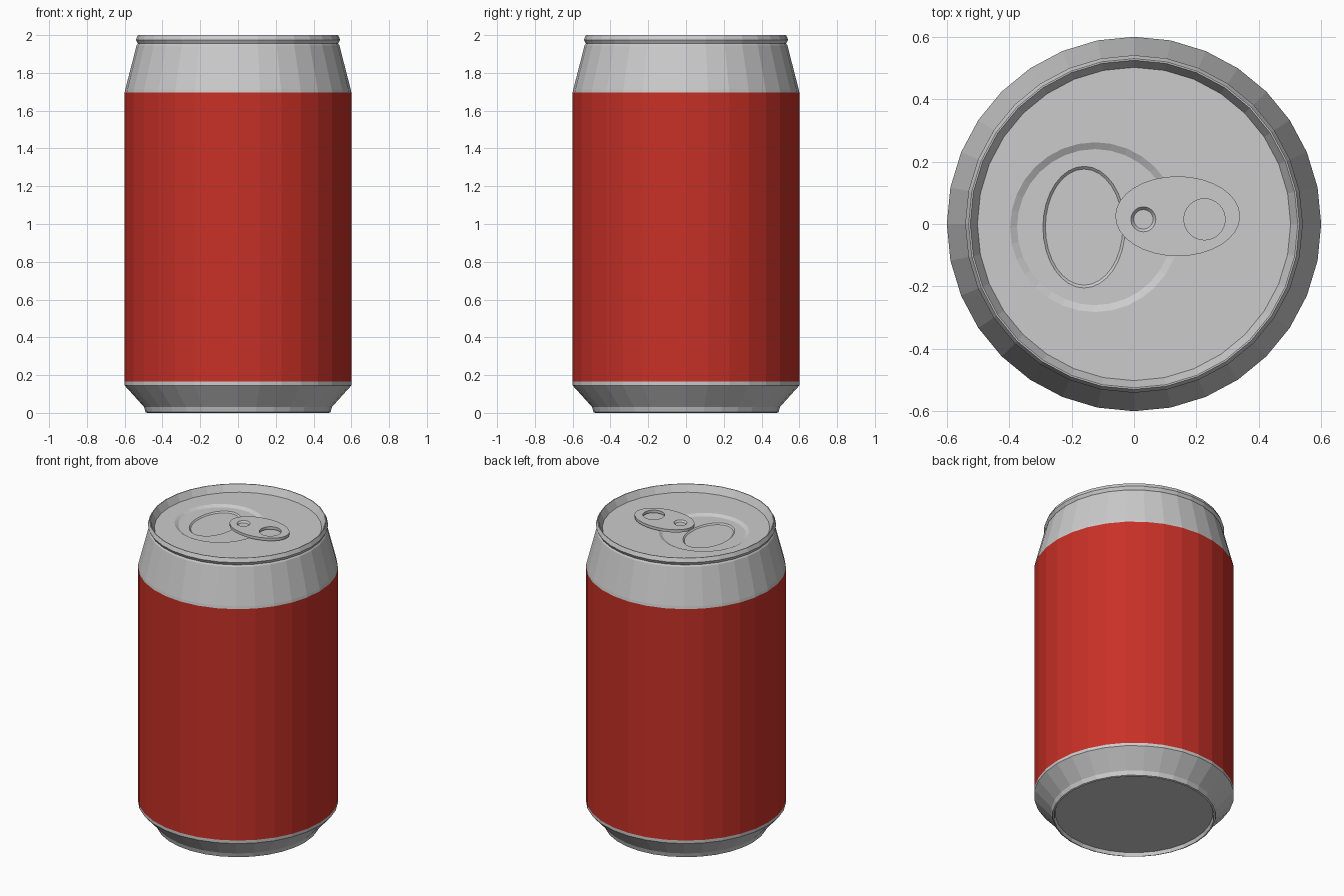
import bpy
from math import sin, cos, pi

if "Cube" in bpy.data.objects:
    bpy.data.objects.remove(bpy.data.objects["Cube"])

SIDES = 32


def ring(cx, cy, rx, ry, z, n=SIDES):
    return [(cx + rx * cos(2 * pi * i / n), cy + ry * sin(2 * pi * i / n), z) for i in range(n)]


def loft(name, rings, cap_start=False, cap_end=False, mat=None):
    """Join equal-sized rings with quads, optionally closing the ends."""
    n = len(rings[0])
    verts = [v for r in rings for v in r]
    faces = []
    for k in range(len(rings) - 1):
        a, b = k * n, (k + 1) * n
        for i in range(n):
            j = (i + 1) % n
            faces.append((a + i, a + j, b + j, b + i))
    if cap_start:
        faces.append(tuple(reversed(range(n))))
    if cap_end:
        faces.append(tuple(range(len(verts) - n, len(verts))))
    mesh = bpy.data.meshes.new(name)
    mesh.from_pydata(verts, [], faces)
    mesh.update()
    ob = bpy.data.objects.new(name, mesh)
    bpy.context.collection.objects.link(ob)
    if mat:
        mesh.materials.append(mat)
    return ob


def lathe(name, profile, **kw):
    return loft(name, [ring(0, 0, r, r, z) for r, z in profile], **kw)


red = bpy.data.materials.new("red_paint")
red.diffuse_color = (0.58, 0.03, 0.02, 1)
red.use_nodes = True
red.node_tree.nodes["Principled BSDF"].inputs["Base Color"].default_value = red.diffuse_color

# Can walls: recessed base, painted side, tapered shoulder with rim
lathe("base", [(0.472, 0.022), (0.48, 0.0), (0.49, 0.004), (0.498, 0.032),
               (0.6, 0.145), (0.6, 0.165)], cap_start=True)
lathe("painted_side", [(0.6, 0.165), (0.6, 1.695)], mat=red)
lathe("shoulder", [(0.6, 1.695), (0.597, 1.712), (0.537, 1.945), (0.53, 1.955),
                   (0.541, 1.975), (0.53, 2.0), (0.525, 2.0), (0.502, 1.955)])

# Lid: flat panel, round recess, then the pressed mouth outline
loft("lid", [
    ring(0, 0, 0.502, 0.502, 1.955),
    ring(-0.125, -0.01, 0.272, 0.272, 1.955),
    ring(-0.125, -0.01, 0.25, 0.25, 1.943),
    ring(-0.16, -0.01, 0.132, 0.195, 1.943),
    ring(-0.16, -0.01, 0.124, 0.186, 1.935),
], cap_end=True)

# Pull tab: flat oval plate with a finger hole and a rivet hole
curve = bpy.data.curves.new("pull_tab", 'CURVE')
curve.dimensions = '2D'
curve.fill_mode = 'BOTH'
curve.extrude = 0.009
for cx, cy, rx, ry in [(0.14, 0.025, 0.2, 0.128), (0.226, 0.015, 0.066, 0.066),
                       (0.03, 0.015, 0.04, 0.04)]:
    spline = curve.splines.new('POLY')
    pts = ring(cx, cy, rx, ry, 0)
    spline.points.add(len(pts) - 1)
    for p, co in zip(spline.points, pts):
        p.co = (*co, 1)
    spline.use_cyclic_u = True
tab = bpy.data.objects.new("pull_tab", curve)
bpy.context.collection.objects.link(tab)
tab.location.z = 1.976
bpy.context.view_layer.objects.active = tab
tab.select_set(True)
bpy.ops.object.convert(target='MESH')

# Rivet: dimpled stud holding the tab to the lid
loft("rivet", [ring(0.03, 0.015, r, r, z) for r, z in
               [(0.04, 1.943), (0.04, 1.985), (0.031, 1.974)]], cap_end=True)
